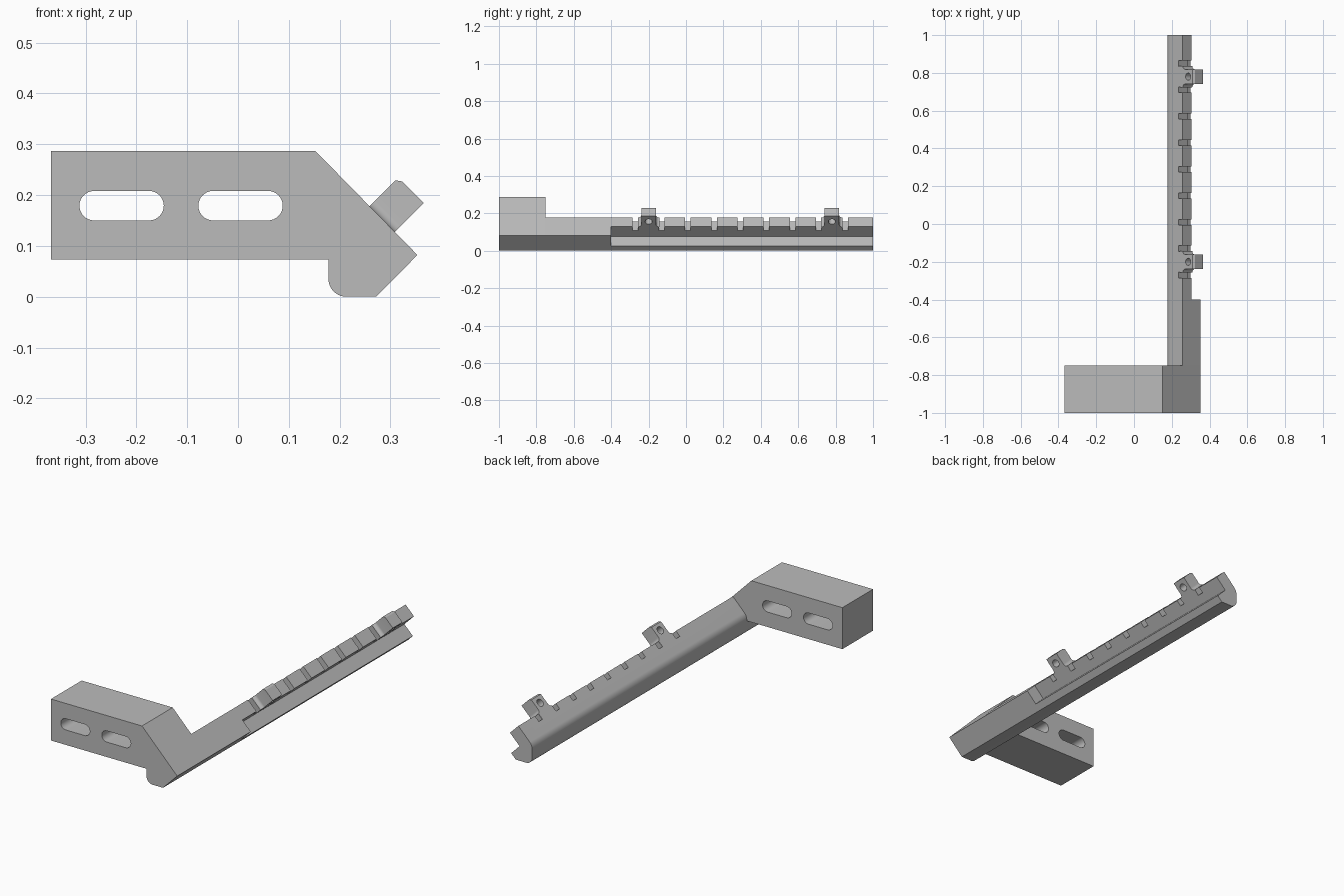
import bpy, bmesh
from math import sin, cos, pi, radians, sqrt
from mathutils import Vector

cube = bpy.data.objects.get("Cube")
if cube:
    bpy.data.objects.remove(cube, do_unlink=True)

GREY = (0.5, 0.5, 0.5, 1)
mat = bpy.data.materials.new("plain grey")
mat.use_nodes = True
mat.diffuse_color = GREY
mat.node_tree.nodes["Principled BSDF"].inputs["Base Color"].default_value = GREY


def arc(cx, cz, r, a0, a1, n=10):
    steps = [radians(a0 + (a1 - a0) * i / n) for i in range(n + 1)]
    return [(cx + r * cos(a), cz + r * sin(a)) for a in steps]


def slanted(u, v):
    """u runs down the slanted face, v points out of it; gives x, z."""
    return (u + v) / sqrt(2), (v - u) / sqrt(2)


def sweep(name, points, offset, chamfer=None):
    """Extrude a flat outline along an offset."""
    bm = bmesh.new()
    face = bm.faces.new([bm.verts.new(p) for p in points])
    ext = bmesh.ops.extrude_face_region(bm, geom=[face], use_keep_orig=True)
    moved = [g for g in ext["geom"] if isinstance(g, bmesh.types.BMVert)]
    bmesh.ops.translate(bm, verts=moved, vec=offset)
    if chamfer:
        cut = bmesh.ops.bisect_plane(bm, geom=bm.verts[:] + bm.edges[:] + bm.faces[:],
                                     plane_co=chamfer[0], plane_no=chamfer[1], clear_outer=True)
        rim = [g for g in cut["geom_cut"] if isinstance(g, bmesh.types.BMEdge)]
        bmesh.ops.holes_fill(bm, edges=rim)
    bmesh.ops.recalc_face_normals(bm, faces=bm.faces[:])
    mesh = bpy.data.meshes.new(name)
    bm.to_mesh(mesh)
    bm.free()
    mesh.materials.append(mat)
    obj = bpy.data.objects.new(name, mesh)
    bpy.context.collection.objects.link(obj)
    return obj


def prism(name, profile, y0, y1):
    return sweep(name, [(x, y0, z) for x, z in profile], (0, y1 - y0, 0))


def cut_away(target, cutter):
    mod = target.modifiers.new("cut", "BOOLEAN")
    mod.operation = "DIFFERENCE"
    mod.solver = "EXACT"
    mod.object = cutter
    cutter.hide_render = True
    cutter.hide_viewport = True
    cutter.display_type = "WIRE"


def finish(obj):
    """Apply the cuts, remove the cutters and smooth only the round surfaces."""
    cutters = [m.object for m in obj.modifiers]
    bpy.context.view_layer.update()
    result = bpy.data.meshes.new_from_object(obj.evaluated_get(bpy.context.evaluated_depsgraph_get()))
    obj.modifiers.clear()
    obj.data = result
    for c in cutters:
        bpy.data.objects.remove(c, do_unlink=True)
    bpy.ops.object.select_all(action="DESELECT")
    obj.select_set(True)
    bpy.context.view_layer.objects.active = obj
    bpy.ops.object.shade_smooth_by_angle(angle=radians(25))


# Shared outline of the rail: rounded lower edge and slanted sides
foot = arc(0.213, 0.035, 0.035, 180, 270) + [(0.272, 0), (0.353, 0.082)]

# Mounting bracket with two long holes
bracket = prism("mounting_bracket",
                [(-0.368, 0.073), (0.178, 0.073)] + foot + [(0.152, 0.287), (-0.368, 0.287)],
                -1, -0.75)
for x in (-0.229, 0.005):
    stadium = arc(x + 0.054, 0.179, 0.029, -90, 90, 16) + arc(x - 0.054, 0.179, 0.029, 90, 270, 16)
    cut_away(bracket, prism("long_hole_cutter", stadium, -1.1, -0.7))
finish(bracket)

# Rail arm with a corner groove along its outer edge
rail = prism("rail", foot + [(0.257, 0.178)] + arc(0.228, 0.077, 0.05, 135, 180), -0.75, 1)
groove = [(0.25, 0.075), (0.35, -0.025), (0.45, 0.075), (0.35, 0.175)]
cut_away(rail, prism("groove_cutter", groove, -0.4, 1.1))

# Evenly spaced cross slots
slot = [slanted(u, v) for u, v in ((0.02, 0.276), (0.17, 0.276), (0.17, 0.36), (0.02, 0.36))]
for i in range(9):
    y = 0.85 - 0.14 * i
    cut_away(rail, prism("slot_cutter", slot, y - 0.015, y + 0.015))
finish(rail)

# Drilled lugs that flare into the rail
side = [(0.055, 0.276)] + [(y, v) for y, v in arc(0.057, 0.326, 0.018, 270, 180, 8)] + [(0.039, 0.389)]
outline = side + [(-y, v) for y, v in reversed(side)]
for label, y in (("front", -0.2), ("rear", 0.78)):
    points = []
    for dy, v in outline:
        x, z = slanted(0.057, v)
        points.append((x, y + dy, z))
    run = 0.071 / sqrt(2)
    corner_x, corner_z = slanted(0.057, 0.381)
    nx, nz = slanted(-0.009, 0.013)
    lug = sweep(label + "_lug", points, (run, 0, -run),
                (Vector((corner_x, y, corner_z)), Vector((nx, 0, nz))))
    hole = []
    for dy, v in arc(0, 0.348, 0.019, 0, 345, 23):
        x, z = slanted(0.0, v)
        hole.append((x, y + dy, z))
    cut_away(lug, sweep("hole_cutter", hole, (0.15, 0, -0.15)))
    finish(lug)
